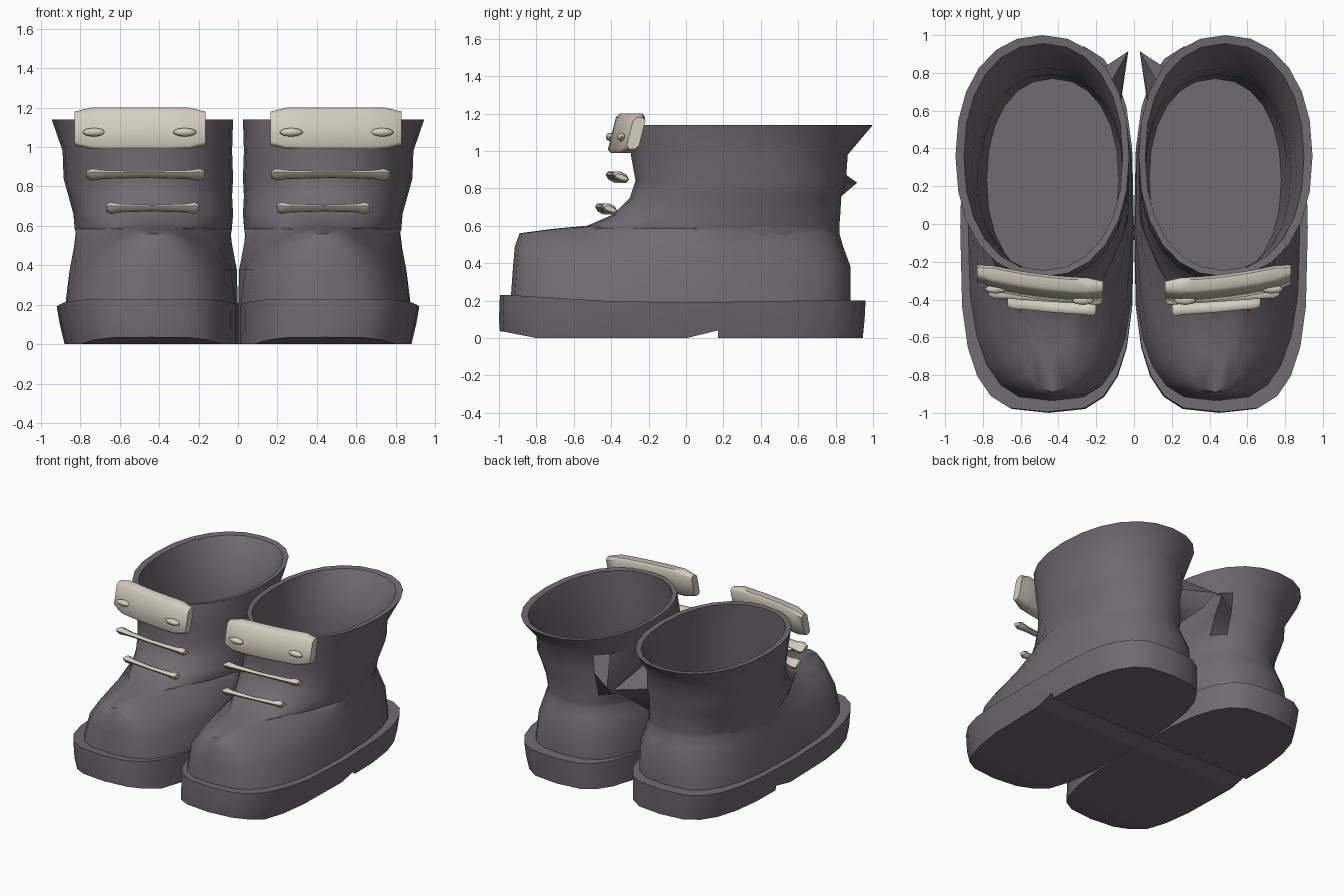
import bpy, bmesh
from math import sin, cos, pi, copysign

if "Cube" in bpy.data.objects:
    bpy.data.objects.remove(bpy.data.objects["Cube"])

N = 24  # points around each boot


def material(name, color):
    m = bpy.data.materials.new(name)
    m.diffuse_color = color
    m.use_nodes = True
    m.node_tree.nodes["Principled BSDF"].inputs["Base Color"].default_value = m.diffuse_color
    return m


leather = material("dark_leather", (0.165, 0.148, 0.165, 1))
bone = material("pale_bone", (0.66, 0.61, 0.51, 1))


def clamp(v):
    return max(0.0, min(1.0, v))


def oval(z, cx, w, y0, y1, toe=1.0, p=2.2):
    """Superellipse outline whose front end narrows by the toe factor."""
    pts = []
    for i in range(N):
        a = 2 * pi * i / N
        c = copysign(abs(cos(a)) ** (2 / p), cos(a))
        s = copysign(abs(sin(a)) ** (2 / p), sin(a))
        y = (y0 + y1) / 2 + s * (y1 - y0) / 2
        narrow = 1 + (toe - 1) * clamp(-y / 0.5)
        pts.append([cx + c * w * narrow, y, z])
    return pts


def loft(bm, rings, cap_start, cap_end):
    rows = [[bm.verts.new(p) for p in r] for r in rings]
    for a, b in zip(rows, rows[1:]):
        for i in range(len(a)):
            j = (i + 1) % len(a)
            bm.faces.new((a[i], a[j], b[j], b[i]))

    def cap(r):  # strips running across the outline
        n = len(r)
        q = n // 4
        for k in range(-q, q):
            f = [r[k % n], r[(k + 1) % n], r[(n // 2 - k - 1) % n], r[(n // 2 - k) % n]]
            f = list(dict.fromkeys(f))
            if len(f) > 2:
                bm.faces.new(f)
    if cap_start:
        cap(rows[0])
    if cap_end:
        cap(rows[-1])


def finish(bm, name, mat, cutter=None, angle=0.7):
    bmesh.ops.recalc_face_normals(bm, faces=bm.faces)
    me = bpy.data.meshes.new(name)
    bm.to_mesh(me)
    bm.free()
    ob = bpy.data.objects.new(name, me)
    bpy.context.collection.objects.link(ob)
    me.materials.append(mat)
    bpy.ops.object.select_all(action='DESELECT')
    ob.select_set(True)
    bpy.context.view_layer.objects.active = ob
    bpy.ops.object.shade_smooth_by_angle(angle=angle)
    if cutter:
        b = ob.modifiers.new("heel_step", 'BOOLEAN')
        b.object = cutter
        b.solver = 'EXACT'
        bpy.ops.object.modifier_apply(modifier=b.name)
    m = ob.modifiers.new("pair", 'MIRROR')
    m.use_mirror_merge = False
    return ob


# Boot shaft and toe, continuing over the rim to the inside
rings = [
    oval(0.17, .44, .440, -.94, .88, 1, 3),
    oval(0.38, .43, .425, -.925, .88, .93, 2.9),
    oval(0.49, .43, .410, -.915, .84, .76, 2.7),
    oval(0.56, .43, .405, -.89, .82, .50, 2.5),
    oval(0.585, .43, .400, -.70, .82, .50, 2.4),
    oval(0.60, .43, .400, -.53, .82, .68, 2.3),
    oval(0.66, .43, .405, -.39, .825, .88),
    oval(0.75, .445, .415, -.30, .83),
    oval(0.84, .455, .430, -.27, .855),
    oval(0.98, .46, .430, -.295, .865),
    oval(1.14, .485, .460, -.28, 1.0),
    oval(1.135, .48, .420, -.245, .955),
    oval(0.98, .46, .400, -.255, .825),
    oval(0.75, .445, .385, -.26, .79),
    oval(0.50, .43, .380, -.30, .79),
    oval(0.28, .43, .350, -.30, .77),
]
# Pinched bump at the inner back of the ankle
rings[8][9] = [.03, .915, .83]
rings[7][9] = [.06, .81, .74]
bm = bmesh.new()
loft(bm, rings, False, True)
finish(bm, "boot_upper", leather)

# Wedge that cuts the step in front of the heel
bm = bmesh.new()
tri = [(0.0, -.001), (.17, .04), (.17, -.05), (0, -.05)]
ends = [[bm.verts.new((x, y, z)) for y, z in tri] for x in (-.2, 1.2)]
for i in range(4):
    j = (i + 1) % 4
    bm.faces.new((ends[0][i], ends[0][j], ends[1][j], ends[1][i]))
for e in ends:
    bm.faces.new(e)
bmesh.ops.recalc_face_normals(bm, faces=bm.faces)
me = bpy.data.meshes.new("heel_cutter")
bm.to_mesh(me)
bm.free()
cutter = bpy.data.objects.new("heel_cutter", me)
bpy.context.collection.objects.link(cutter)

# Sole with lifted toe
bottom = oval(0, .44, .44, -.995, .945, 1, 3.2)
middle = oval(.1, .452, .452, -1.0, .955, 1, 3.2)
top = oval(.19, .46, .46, -.995, .96, 1, 3.2)
for p in bottom:
    p[2] += .035 * clamp((-p[1] - .8) / .18)
for p in top:
    p[2] += .04 * clamp((-p[1] - .3) / .65) + .01 * clamp((p[1] - .1) / .5)
bm = bmesh.new()
loft(bm, [bottom, middle, top], True, True)
finish(bm, "sole", leather, cutter)
bpy.data.objects.remove(cutter)

# Curved bone plate across the top of the boot
bm = bmesh.new()
sections = []
for k in range(9):
    u = k / 8
    h = .105 - .02 * (u in (0, 1))
    d = .045 - .012 * (u in (0, 1))
    x = .165 + .665 * u
    yc = -.352 + .085 * u ** 2
    r = .018
    outline = [(-d, -h + r), (-d, h - r), (-d + r, h), (d - r, h),
               (d, h - r), (d, -h + r), (d - r, -h), (-d + r, -h)]
    sections.append([(x, yc + y + .25 * z, 1.095 + z) for y, z in outline])
loft(bm, sections, True, True)
finish(bm, "bone_plate", bone, angle=0.9)

# Small knots on the plate
bm = bmesh.new()
for x, y in ((.27, -.405), (.73, -.345)):
    new = bmesh.ops.create_uvsphere(bm, u_segments=8, v_segments=6, radius=1)["verts"]
    for v in new:
        v.co = (x + v.co.x * .06, y + v.co.y * .024, 1.075 + v.co.z * .022)
finish(bm, "plate_knots", bone)


# Bone pegs: thin flat bars with thicker ends
def peg(name, x0, x1, y, z, depth):
    bm = bmesh.new()
    secs = []
    for u, t in ((0, .016), (.04, .030), (.14, .020), (.5, .014), (.84, .019), (.95, .030), (1, .014)):
        d = depth * (.6 + t * 13)
        ring = []
        for i in range(8):
            a = 2 * pi * i / 8
            dy, dz = d * cos(a), t * sin(a)
            ring.append((x0 + (x1 - x0) * u, y + .04 * u * u + dy, z + dz - .3 * dy))
        secs.append(ring)
    loft(bm, secs, True, True)
    finish(bm, name, bone, angle=0.9)


peg("upper_peg", .17, .77, -.385, .86, .045)
peg("lower_peg", .20, .67, -.445, .69, .042)
